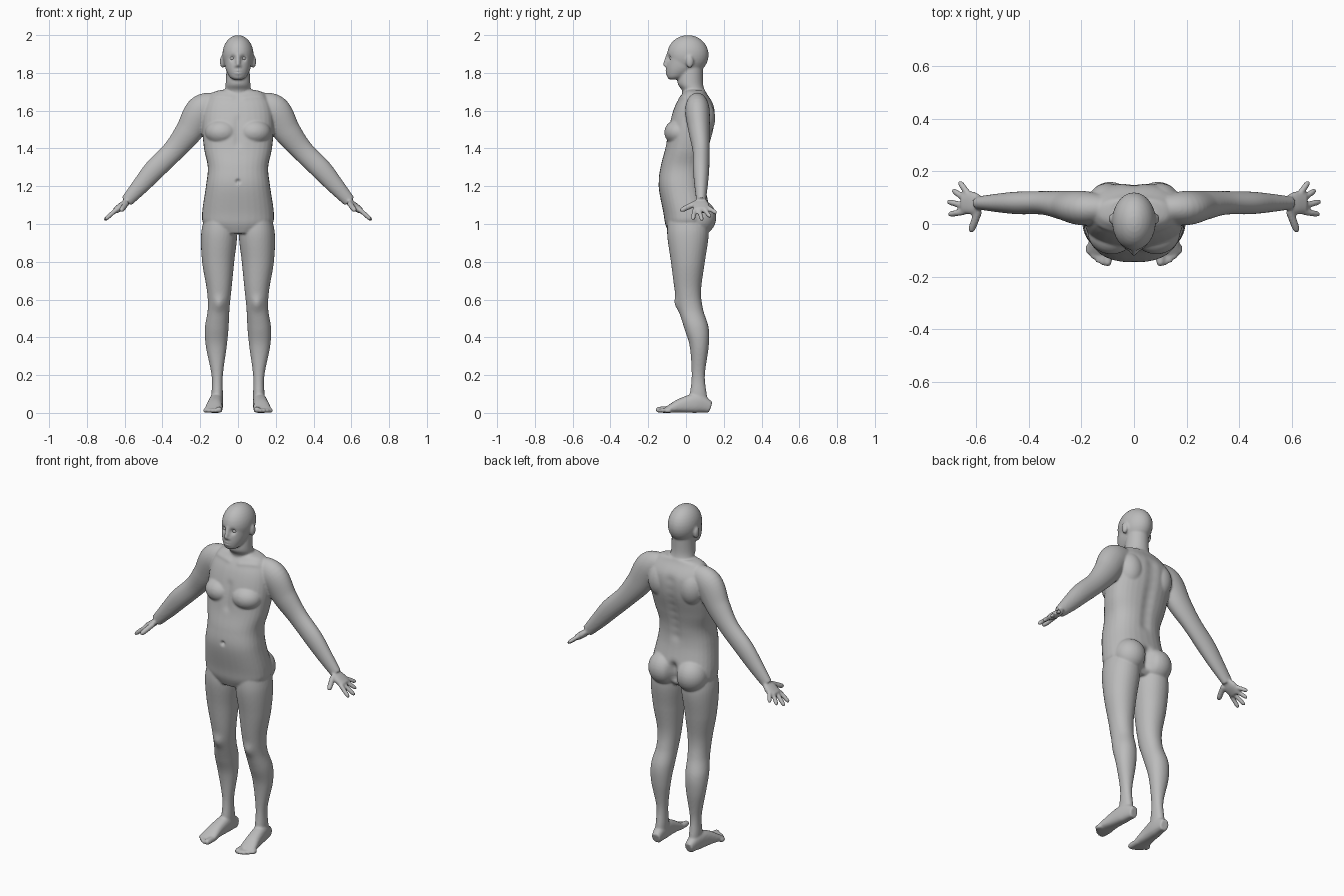
import bpy, bmesh
from math import cos, sin, pi, exp, copysign
from mathutils import Vector, Matrix
from mathutils.kdtree import KDTree

SIDES = 32
STEPS = 8
ACROSS_X = Vector((1, 0, 0))
ACROSS_Y = Vector((0, 1, 0))

default_cube = bpy.data.objects.get("Cube")
if default_cube:
    bpy.data.objects.remove(default_cube, do_unlink=True)

skin = bpy.data.materials.new("grey_skin")
skin.use_nodes = True
skin.diffuse_color = (0.5, 0.5, 0.5, 1)
shader = skin.node_tree.nodes["Principled BSDF"]
shader.inputs["Base Color"].default_value = skin.diffuse_color


def spline(rows):
    """Catmull-Rom interpolation of rows of any width."""
    padded = [rows[0], *rows, rows[-1]]
    smooth = []
    for before, start, end, after in zip(padded, padded[1:], padded[2:], padded[3:]):
        for step in range(STEPS):
            t = step / STEPS
            smooth.append([
                b + t / 2 * (c - a + t * (2 * a - 5 * b + 4 * c - d + t * (3 * (b - c) + d - a)))
                for a, b, c, d in zip(before, start, end, after)])
    smooth.append(list(rows[-1]))
    return smooth


def unit_ring(power):
    """Points of a rounded-square outline; a power of two gives a circle."""
    for i in range(SIDES):
        angle = 2 * pi * i / SIDES
        yield [copysign(abs(f) ** (2 / power), f) for f in (cos(angle), sin(angle))]


def loft(bm, loops):
    """Skin a list of closed loops and cap both ends."""
    rings = [[bm.verts.new(point) for point in loop] for loop in loops]
    for low, high in zip(rings, rings[1:]):
        for i in range(SIDES):
            bm.faces.new((low[i - 1], low[i], high[i], high[i - 1]))
    bm.faces.new(reversed(rings[0]))
    bm.faces.new(rings[-1])


def stack(bm, rows, power, side=1):
    """Horizontal sections: height, inner x, outer x, front y, back y."""
    loops = []
    for z, inner, outer, front, back in spline(rows):
        middle = Vector((inner + outer, front + back)) / 2
        half = Vector((outer - inner, back - front)) / 2
        loops.append([(side * (middle.x + half.x * c), middle.y + half.y * s, z)
                      for c, s in unit_ring(power)])
    loft(bm, loops)


def symmetric_stack(bm, rows, power):
    """Horizontal sections about the centre line: height, half width, front y, back y."""
    stack(bm, [(z, -width, width, front, back) for z, width, front, back in rows], power)


def tube(bm, rows, across, side, power=2):
    """Sections along a path: x, y, z, radius across, radius upward."""
    rows = spline(rows)
    points = [Vector(row[:3]) for row in rows]
    ahead = points[1:] + points[-1:]
    behind = points[:1] + points[:-1]
    loops = []
    for point, after, before, row in zip(points, ahead, behind, rows):
        tangent = (after - before).normalized()
        u = (across - tangent * across.dot(tangent)).normalized()
        w = tangent.cross(u)
        loop = [point + u * c * row[3] + w * s * row[4] for c, s in unit_ring(power)]
        loops.append([(side * p.x, p.y, p.z) for p in loop])
    loft(bm, loops)


def flatten(rows, ratio):
    """Add an upward radius in fixed proportion to the radius across."""
    return [(*row, row[-1] * ratio) for row in rows]


def digit(bm, base, tip, radius, across, side):
    """Finger, thumb or toe with a rounded tip."""
    taper = ((0, 1), (0.5, 1), (0.85, 0.9), (1, 0.5))
    rows = [(*base.lerp(tip, along), radius * scale) for along, scale in taper]
    tube(bm, flatten(rows, 1), across, side)


def blob(bm, centre, radii, side=1):
    x, y, z = centre
    place = Matrix.Translation((side * x, y, z)) @ Matrix.Diagonal((*radii, 1))
    bmesh.ops.create_uvsphere(bm, u_segments=SIDES, v_segments=SIDES // 2, radius=1, matrix=place)


def make_object(name, bm):
    mesh = bpy.data.meshes.new(name)
    bmesh.ops.recalc_face_normals(bm, faces=bm.faces)
    bm.to_mesh(mesh)
    bm.free()
    mesh.shade_smooth()
    mesh.materials.append(skin)
    made = bpy.data.objects.new(name, mesh)
    bpy.context.collection.objects.link(made)
    return made


torso = [(0.95, 0.11, -0.09, 0.08), (1, 0.18, -0.11, 0.12), (1.06, 0.19, -0.12, 0.13),
         (1.2, 0.17, -0.145, 0.1), (1.3, 0.16, -0.135, 0.1), (1.4, 0.18, -0.11, 0.12),
         (1.52, 0.19, -0.09, 0.15), (1.62, 0.18, -0.06, 0.15), (1.69, 0.14, -0.02, 0.11),
         (1.71, 0.09, 0, 0.1)]
neck = [(1.62, 0.08, -0.03, 0.12), (1.7, 0.07, -0.02, 0.1), (1.75, 0.065, -0.045, 0.09),
        (1.85, 0.06, -0.03, 0.09)]
jaw = [(1.765, 0.025, -0.09, -0.04), (1.78, 0.045, -0.1, 0), (1.82, 0.065, -0.105, 0.06),
       (1.87, 0.075, -0.1, 0.1), (1.92, 0.08, -0.09, 0.11)]
leg = [(1.06, 0.03, 0.17, -0.09, 0.1), (0.95, 0.005, 0.195, -0.1, 0.12), (0.8, 0.02, 0.19, -0.08, 0.1),
       (0.65, 0.035, 0.165, -0.06, 0.08), (0.55, 0.045, 0.16, -0.04, 0.09),
       (0.45, 0.05, 0.175, -0.01, 0.12), (0.35, 0.06, 0.17, 0.02, 0.12), (0.2, 0.08, 0.14, 0.03, 0.1),
       (0.1, 0.08, 0.14, 0.02, 0.11), (0.04, 0.08, 0.14, 0.01, 0.12)]
arm = [(0.1, 0.06, 1.63, 0.05), (0.19, 0.06, 1.6, 0.065), (0.26, 0.07, 1.49, 0.056),
       (0.34, 0.08, 1.39, 0.045), (0.44, 0.08, 1.29, 0.043), (0.51, 0.08, 1.21, 0.036),
       (0.59, 0.08, 1.12, 0.025)]
palm = [(0.58, 0.08, 1.13, 0.025), (0.61, 0.08, 1.1, 0.043), (0.65, 0.08, 1.07, 0.04)]
# Foot sections from heel to ball: y, half width, half height
foot = [(0.13, 0.025, 0.03), (0.06, 0.036, 0.05), (-0.02, 0.04, 0.04), (-0.09, 0.047, 0.02),
        (-0.12, 0.04, 0.01)]

# Torso, neck and head
bm = bmesh.new()
symmetric_stack(bm, torso, 2.4)
symmetric_stack(bm, neck, 2)
symmetric_stack(bm, jaw, 2.1)
blob(bm, (0, 0.01, 1.895), (0.083, 0.11, 0.105))

# Nose and lips
digit(bm, Vector((0, -0.09, 1.9)), Vector((0, -0.115, 1.835)), 0.012, ACROSS_X, 1)
for z in (1.798, 1.81):
    blob(bm, (0, -0.099, z), (0.022, 0.01, 0.007))

for side in (1, -1):
    # Leg and foot, with a sole that stays on the ground
    stack(bm, leg, 2.1, side)
    tube(bm, [(0.12 - y / 10, y, height, width, height) for y, width, height in foot],
         ACROSS_X, side, 2.5)
    for i in range(5):
        radius = 0.012 if i else 0.017
        base = Vector((0.1 + 0.018 * i, -0.08, radius))
        digit(bm, base, base + Vector((0, 0.003 * i * i - 0.08, 0)), radius, ACROSS_X, side)

    # Arm, palm and thumb
    tube(bm, flatten(arm, 1.3), ACROSS_Y, side)
    tube(bm, flatten(palm, 0.45), ACROSS_Y, side, 2.4)
    digit(bm, Vector((0.59, 0.05, 1.11)), Vector((0.62, -0.03, 1.07)), 0.015, ACROSS_Y, side)

    # Fingers fan out from the knuckles
    for i, length in enumerate((0.08, 0.095, 0.085, 0.07)):
        base = Vector((0.645, 0.045, 1.075)) + i * Vector((-0.006, 0.022, 0.005))
        fan = 0.3 * i - 0.1
        heading = Vector((0.75 * cos(fan), sin(fan), -0.66 * cos(fan)))
        digit(bm, base, base + heading * length, 0.012, ACROSS_Y, side)

    # Chest, shoulder blade, buttock, ear, nostril
    blob(bm, (0.085, -0.035, 1.485), (0.09, 0.08, 0.07), side)
    blob(bm, (0.1, 0.085, 1.56), (0.075, 0.07, 0.1), side)
    blob(bm, (0.09, 0.07, 1.035), (0.09, 0.09, 0.095), side)
    blob(bm, (0.082, 0.02, 1.86), (0.014, 0.02, 0.034), side)
    blob(bm, (0.01, -0.103, 1.836), (0.008, 0.01, 0.008), side)

# Fuse the parts into one skin
body = make_object("body", bm)
fuse = body.modifiers.new("fuse", "REMESH")
fuse.mode = "VOXEL"
fuse.voxel_size = 0.006
fuse.use_smooth_shade = True
soften = body.modifiers.new("soften", "SMOOTH")
soften.iterations = 5
depsgraph = bpy.context.evaluated_depsgraph_get()
fused = bpy.data.meshes.new_from_object(body.evaluated_get(depsgraph))
body.modifiers.clear()
body.data = fused

tree = KDTree(len(fused.vertices))
for vertex in fused.vertices:
    tree.insert(vertex.co, vertex.index)
tree.balance()


def crease(start, end, radius, depth, count=8):
    """Press a soft groove along a line, on both sides of the body."""
    for i in range(count):
        x, y, z = Vector(start).lerp(Vector(end), i / count)
        for spot in {(x, y, z), (-x, y, z)}:
            for co, index, distance in tree.find_range(spot, radius * 2):
                fused.vertices[index].co.y += depth * exp(-(distance / radius) ** 2)


# Eye sockets, mouth and navel
crease((0.03, -0.094, 1.877), (0.03, -0.094, 1.877), 0.014, 0.013, 1)
crease((0, -0.107, 1.804), (0.02, -0.1, 1.804), 0.005, 0.001)
crease((0, -0.145, 1.225), (0, -0.145, 1.225), 0.011, 0.014, 1)
# Spine, buttock cleft, breastbone and collar bones
crease((0, 0.14, 1.6), (0, 0.1, 1.2), 0.03, -0.008)
crease((0, 0.13, 0.97), (0, 0.13, 1.1), 0.025, -0.012)
crease((0, -0.09, 1.56), (0, -0.11, 1.4), 0.02, 0.004)
crease((0.03, -0.03, 1.665), (0.16, 0, 1.68), 0.015, -0.003)
# Kneecaps
crease((0.1, -0.045, 0.6), (0.1, -0.045, 0.55), 0.03, -0.002)

# Eyes
for name, side in (("left_eye", 1), ("right_eye", -1)):
    bm = bmesh.new()
    blob(bm, (0.03, -0.074, 1.877), (0.014, 0.013, 0.01), side)
    make_object(name, bm)
